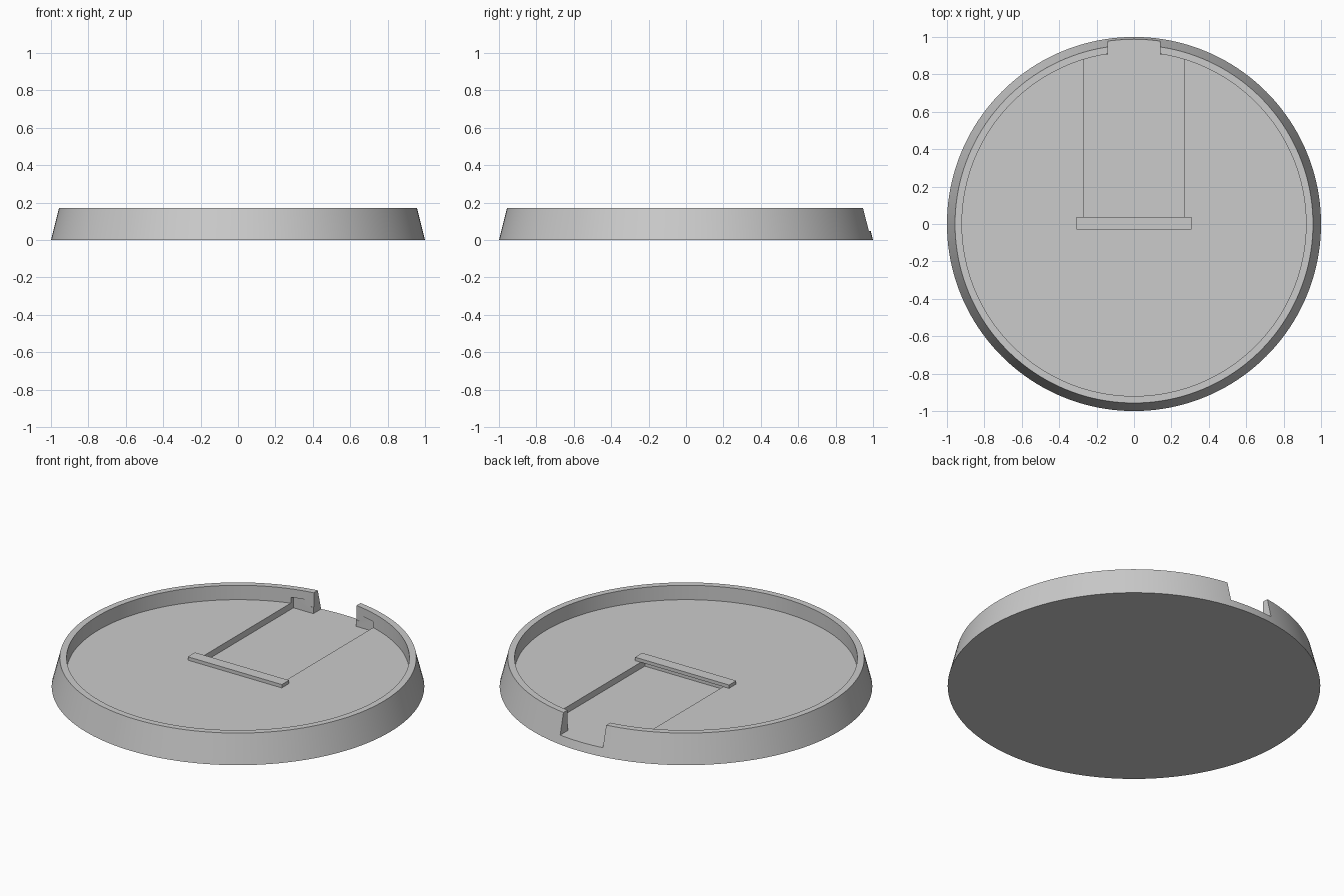
import bpy
import math

cube = bpy.data.objects.get("Cube")
if cube:
    bpy.data.objects.remove(cube, do_unlink=True)

SEGMENTS = 160
RIM_TOP = 0.17
FLOOR = 0.085
CHANNEL_FLOOR = 0.048

grey = bpy.data.materials.new("plain_grey")
grey.use_nodes = True
grey.diffuse_color = (0.6, 0.6, 0.6, 1)
grey.node_tree.nodes["Principled BSDF"].inputs["Base Color"].default_value = grey.diffuse_color


def cone(name, r_bottom, r_top, z0, z1):
    bpy.ops.mesh.primitive_cone_add(vertices=SEGMENTS, radius1=r_bottom, radius2=r_top,
                                    depth=z1 - z0, location=(0, 0, (z0 + z1) / 2))
    bpy.context.object.name = name
    return bpy.context.object


def box(name, half_x, y0, y1, z0, z1):
    bpy.ops.mesh.primitive_cube_add(size=1, location=(0, (y0 + y1) / 2, (z0 + z1) / 2))
    obj = bpy.context.object
    obj.name = name
    obj.scale = (2 * half_x, y1 - y0, z1 - z0)
    bpy.ops.object.transform_apply(location=False, rotation=False, scale=True)
    return obj


def cut(target, cutter):
    mod = target.modifiers.new("cut", 'BOOLEAN')
    mod.operation = 'DIFFERENCE'
    mod.solver = 'EXACT'
    mod.object = cutter
    bpy.ops.object.select_all(action='DESELECT')
    target.select_set(True)
    bpy.context.view_layer.objects.active = target
    bpy.ops.object.modifier_apply(modifier=mod.name)
    bpy.data.objects.remove(cutter, do_unlink=True)


# Tapered round tray with a shallow recess
tray = cone("round_tray", 1.0, 0.957, 0, RIM_TOP)
cut(tray, cone("recess_cutter", 0.92, 0.92, FLOOR, RIM_TOP + 0.1))

# Sunken channel, biting slightly into the rim, and the notch through the rim
cut(tray, box("channel_cutter", 0.27, 0, 0.905, CHANNEL_FLOOR, 0.12))
cut(tray, box("notch_cutter", 0.14, 0.8, 1.1, CHANNEL_FLOOR, RIM_TOP + 0.1))

# Flat bar bridging the inner end of the channel
bar = box("cross_bar", 0.308, -0.03, 0.037, FLOOR, 0.105)

for obj in (tray, bar):
    obj.data.materials.clear()
    obj.data.materials.append(grey)

# Smooth round walls, sharp edges
bpy.ops.object.select_all(action='DESELECT')
tray.select_set(True)
bpy.context.view_layer.objects.active = tray
bpy.ops.object.shade_smooth_by_angle(angle=math.radians(30))
